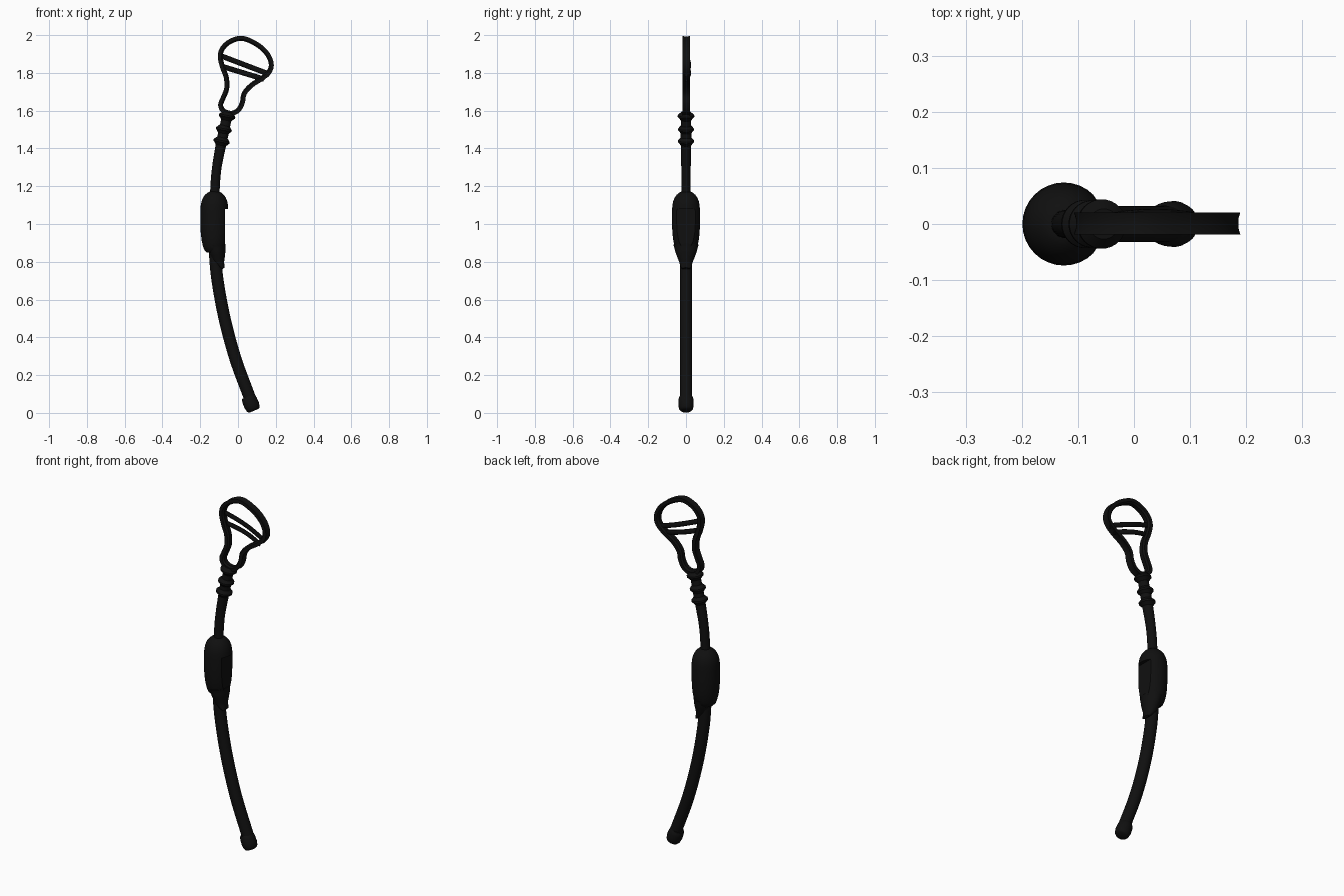
import bpy, bmesh, math
from mathutils import Vector

if "Cube" in bpy.data.objects:
    bpy.data.objects.remove(bpy.data.objects["Cube"])

black = bpy.data.materials.new("black")
black.diffuse_color = (0.005, 0.005, 0.005, 1)
black.use_nodes = True
black.node_tree.nodes["Principled BSDF"].inputs["Base Color"].default_value = black.diffuse_color


def circle(n=32):
    return [(math.cos(2 * math.pi * i / n), math.sin(2 * math.pi * i / n)) for i in range(n)]


def spline(pts, scales, closed, steps):
    """Catmull-Rom interpolation of points and section scales"""
    n = len(pts)
    at = (lambda a, i: a[i % n]) if closed else (lambda a, i: a[max(0, min(n - 1, i))])
    P, S = [], []
    for i in range(n if closed else n - 1):
        a, b, c, d = (at(pts, i + k) for k in (-1, 0, 1, 2))
        for k in range(steps):
            t = k / steps
            P.append(0.5 * (2 * b + (c - a) * t + (2 * a - 5 * b + 4 * c - d) * t * t
                            + (3 * b - a - 3 * c + d) * t ** 3))
            S.append(at(scales, i).lerp(at(scales, i + 1), t))
    if not closed:
        P.append(pts[-1])
        S.append(scales[-1])
    return P, S


def sweep(name, pts, scales, section=None, closed=False, steps=1, angle=35):
    """Skin a section along a path; scales are radii or (in-plane, y) pairs"""
    section = section or circle()
    P = [Vector(p) if len(p) == 3 else Vector((p[0], 0, p[1])) for p in pts]
    if not isinstance(scales, list):
        scales = [scales] * len(P)
    S = [Vector(s if isinstance(s, tuple) else (s, s)) for s in scales]
    if steps > 1:
        P, S = spline(P, S, closed, steps)
    n, bm, rings = len(P), bmesh.new(), []
    for i in range(n):
        a = P[(i - 1) % n] if closed else P[max(i - 1, 0)]
        b = P[(i + 1) % n] if closed else P[min(i + 1, n - 1)]
        t = (b - a).normalized()
        u = Vector((0, 1, 0)).cross(t).normalized()
        v = t.cross(u)
        rings.append([bm.verts.new(P[i] + u * x * S[i].x + v * y * S[i].y) for x, y in section])
    m = len(section)
    for i in range(n if closed else n - 1):
        r, q = rings[i], rings[(i + 1) % n]
        for k in range(m):
            bm.faces.new((r[k], r[(k + 1) % m], q[(k + 1) % m], q[k]))
    if not closed:
        bm.faces.new(rings[0])
        bm.faces.new(rings[-1])
    bmesh.ops.recalc_face_normals(bm, faces=bm.faces)
    me = bpy.data.meshes.new(name)
    bm.to_mesh(me)
    bm.free()
    ob = bpy.data.objects.new(name, me)
    bpy.context.collection.objects.link(ob)
    me.materials.append(black)
    bpy.ops.object.select_all(action='DESELECT')
    ob.select_set(True)
    bpy.context.view_layer.objects.active = ob
    bpy.ops.object.shade_smooth_by_angle(angle=math.radians(angle))
    return ob


def turned(name, start, axis, profile):
    """Turned part: profile of (distance, radius) along an axis in the xz plane"""
    d = Vector(axis).normalized()
    return sweep(name, [(start[0] + d.x * h, start[1] + d.y * h) for h, r in profile],
                 [r for h, r in profile])


# Curved shaft
sweep("lower_shaft", [(.075, .045), (.055, .10), (-.013, .285), (-.07, .495), (-.108, .70),
                      (-.122, .85), (-.125, 1.0)], .032, steps=6)
sweep("upper_shaft", [(-.125, 1.0), (-.122, 1.18), (-.112, 1.30), (-.088, 1.43),
                      (-.073, 1.50), (-.055, 1.585)],
      [.025, .025, .025, .028, .028, .026], steps=6)

# Foot cap
turned("foot_cap", (.083, .015), (-.38, .92),
       [(-.004, .026), (0, .032), (.008, .037), (.03, .041), (.055, .040), (.07, .038), (.078, .033)])

# Neck collars
for i, (x, z, r) in enumerate([(-.087, 1.437, .043), (-.075, 1.50, .042), (-.058, 1.57, .044)]):
    turned("neck_collar_%d" % (i + 1), (x, z), (.2, 1),
           [(-.022, .027), (-.010, r * .85), (-.004, r), (.005, r), (.012, r * .85), (.022, .027)])

# Rounded grip housing with a flat recess on its right side
grip = turned("grip_housing", (-.125, .85), (0, 1),
              [(0, .04), (.012, .053), (.03, .060), (.06, .067), (.10, .072), (.15, .074), (.22, .074),
               (.25, .072), (.27, .068), (.29, .060), (.305, .049), (.316, .036), (.321, .025)])
bpy.ops.mesh.primitive_cube_add(size=1, location=(-.02, 0, .96))
cutter = bpy.context.object
cutter.name = "recess_cutter"
cutter.scale = (.1, .3, .24)
cutter.hide_render = True
cutter.hide_viewport = True
cut = grip.modifiers.new("recess", 'BOOLEAN')
cut.operation = 'DIFFERENCE'
cut.solver = 'EXACT'
cut.object = cutter

# Pointed lower guard below the housing
sweep("lower_guard", [(-.115, .765 + .125), (-.110, .85), (-.100, .80), (-.077, .765)],
      [(.05, .067), (.044, .056), (.031, .036), (.006, .024)], steps=4)

# Racket-shaped head frame with a grooved outer face
groove = [(.011, -.018), (.008, -.008), (.008, .008), (.011, .018), (-.006, .018),
          (-.013, .010), (-.013, -.010), (-.006, -.018)]
frame = [(-.034, 1.585), (.003, 1.603), (.024, 1.643), (.034, 1.690), (.071, 1.733),
         (.130, 1.772), (.167, 1.807), (.177, 1.849), (.155, 1.902), (.103, 1.950),
         (.024, 1.984), (-.040, 1.968), (-.082, 1.931), (-.095, 1.886), (-.082, 1.828),
         (-.063, 1.775), (-.061, 1.717), (-.079, 1.669), (-.093, 1.630), (-.077, 1.598)]
sweep("head_frame", [(x, .001, z) for x, z in frame], 1.1, section=groove, closed=True, steps=5)

# Two bars bowed backward across the head
for i, (a, b) in enumerate([((-.095, 1.892), (.168, 1.792)), ((-.08, 1.833), (.137, 1.767))]):
    path = []
    for k in range(13):
        t = k / 12
        path.append((a[0] + (b[0] - a[0]) * t, .002 + .018 * math.sin(math.pi * t),
                     a[1] + (b[1] - a[1]) * t))
    sweep("head_bar_%d" % (i + 1), path, (.014, .007), section=circle(12))
